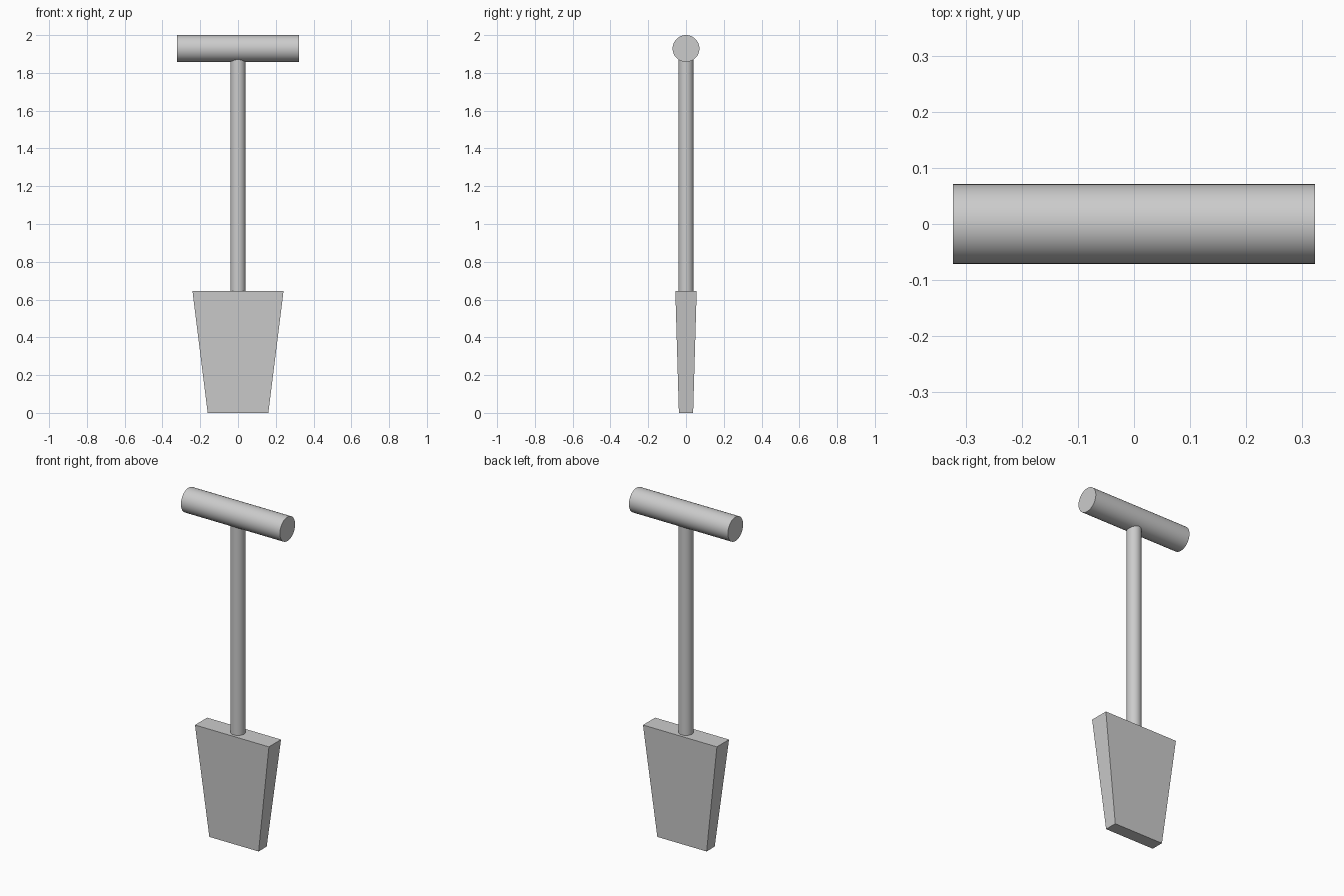
import bpy, bmesh, math

if "Cube" in bpy.data.objects:
    bpy.data.objects.remove(bpy.data.objects["Cube"])


def rod(name, radius, length, location, rotation=(0, 0, 0)):
    bpy.ops.mesh.primitive_cylinder_add(vertices=48, radius=radius, depth=length,
                                        location=location, rotation=rotation)
    bpy.context.object.name = name
    bpy.ops.object.shade_smooth_by_angle(angle=math.radians(30))


BLADE_TOP = 0.645
GRIP_RADIUS = 0.071
GRIP_Z = 2 - GRIP_RADIUS

# Blade: block tapering towards the bottom in width and thickness
bm = bmesh.new()
bmesh.ops.create_cube(bm, size=1)
for v in bm.verts:
    taper = 1 if v.co.z > 0 else 2 / 3
    v.co.x *= 0.482 * taper
    v.co.y *= 0.113 * taper
    v.co.z = (v.co.z + 0.5) * BLADE_TOP
mesh = bpy.data.meshes.new("blade")
bm.to_mesh(mesh)
bm.free()
bpy.context.collection.objects.link(bpy.data.objects.new("blade", mesh))

# Shaft: from the blade top into the grip
rod("shaft", 0.04, GRIP_Z - BLADE_TOP, (0, 0, (GRIP_Z + BLADE_TOP) / 2))

# Grip: crossbar along x
rod("grip", GRIP_RADIUS, 0.645, (0, 0, GRIP_Z), (0, math.pi / 2, 0))
